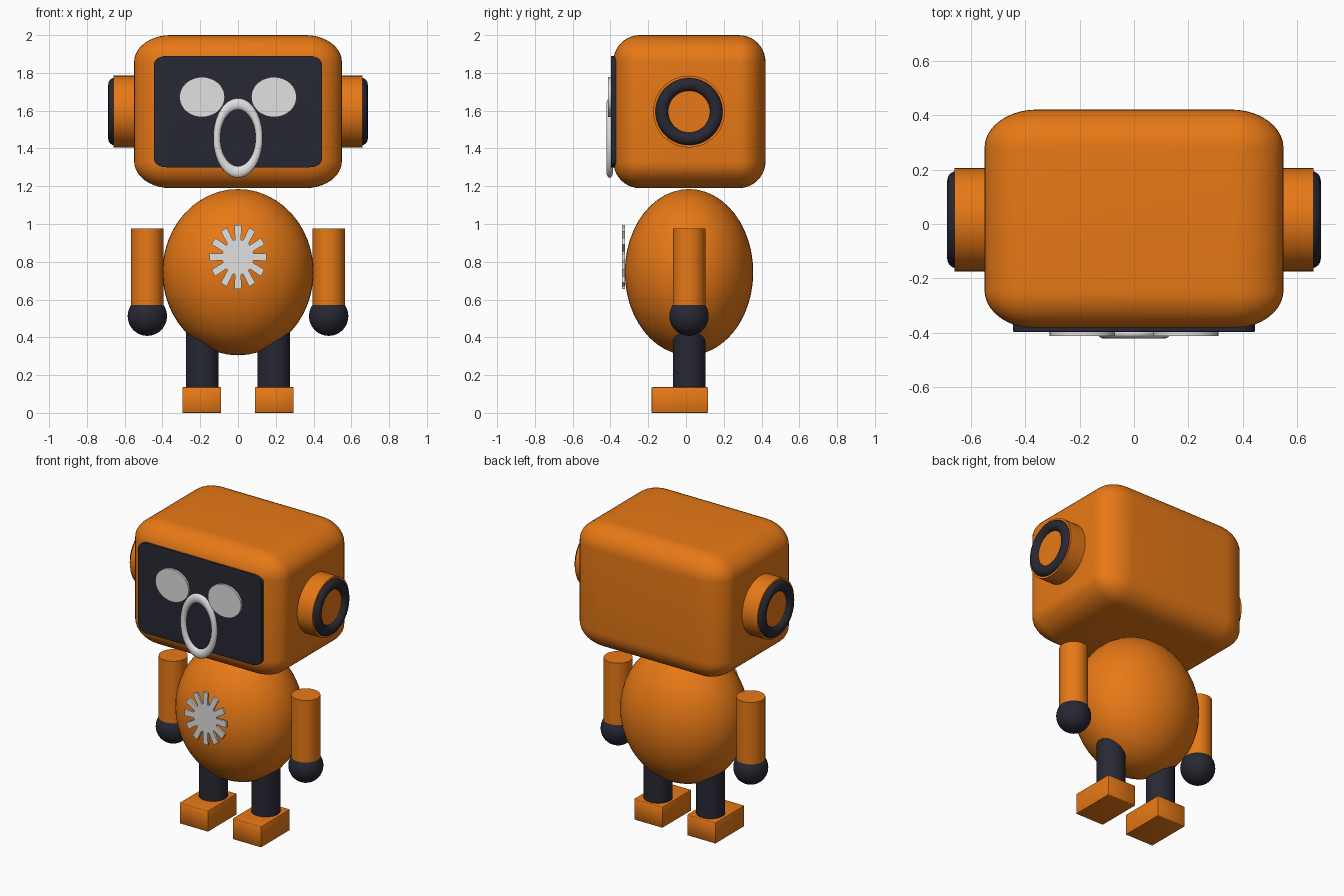
import bpy, bmesh
from math import sin, cos, pi, radians
from mathutils import Matrix, Vector

cube = bpy.data.objects.get("Cube")
if cube:
    bpy.data.objects.remove(cube)


def material(name, color, rough=0.5):
    m = bpy.data.materials.new(name)
    m.use_nodes = True
    m.diffuse_color = (*color, 1)
    bsdf = m.node_tree.nodes["Principled BSDF"]
    bsdf.inputs["Base Color"].default_value = (*color, 1)
    bsdf.inputs["Roughness"].default_value = rough
    return m


ORANGE = material("orange", (0.80, 0.19, 0.008))
DARK = material("dark navy", (0.021, 0.021, 0.034))
WHITE = material("off white", (0.75, 0.75, 0.75))

MID_Y = 0.016
AXIS = {"X": Matrix.Rotation(pi / 2, 4, "Y"),
        "Y": Matrix.Rotation(pi / 2, 4, "X"),
        "Z": Matrix.Identity(4)}


def finish(name, bm, mat, center, size=(1, 1, 1), angle=40):
    """Scale and place a bmesh, then turn it into a smooth shaded object."""
    bm.transform(Matrix.Translation(center) @ Matrix.Diagonal((*size, 1)))
    bmesh.ops.recalc_face_normals(bm, faces=bm.faces)
    mesh = bpy.data.meshes.new(name)
    bm.to_mesh(mesh)
    bm.free()
    mesh.materials.append(mat)
    ob = bpy.data.objects.new(name, mesh)
    bpy.context.collection.objects.link(ob)
    bpy.ops.object.select_all(action="DESELECT")
    ob.select_set(True)
    bpy.context.view_layer.objects.active = ob
    bpy.ops.object.shade_smooth_by_angle(angle=radians(angle))
    return ob


def rounded_box(name, mat, center, size, bevel, segments):
    # Bevelled before scaling, so the rounding stretches with the box
    bm = bmesh.new()
    bmesh.ops.create_cube(bm, size=1)
    bmesh.ops.bevel(bm, geom=bm.edges[:], offset=bevel, segments=segments,
                    profile=0.5, affect="EDGES")
    return finish(name, bm, mat, center, size)


def cylinder(name, mat, center, size, axis="Z"):
    bm = bmesh.new()
    bmesh.ops.create_cone(bm, cap_ends=True, segments=48,
                          radius1=0.5, radius2=0.5, depth=1)
    bm.transform(AXIS[axis])
    return finish(name, bm, mat, center, size)


def ball(name, mat, center, radii):
    bm = bmesh.new()
    bmesh.ops.create_uvsphere(bm, u_segments=48, v_segments=24, radius=1)
    return finish(name, bm, mat, center, radii)


def ring(name, mat, center, major, minor, size=(1, 1, 1), axis="Z"):
    # Spin a small circle about z to make a torus
    bm = bmesh.new()
    bmesh.ops.create_circle(bm, segments=16, radius=minor,
                            matrix=Matrix.Translation((major, 0, 0)) @ AXIS["Y"])
    bmesh.ops.spin(bm, geom=bm.verts[:] + bm.edges[:], cent=(0, 0, 0),
                   axis=(0, 0, 1), angle=2 * pi, steps=56, use_duplicate=False)
    bmesh.ops.remove_doubles(bm, verts=bm.verts[:], dist=1e-5)
    bm.transform(AXIS[axis])
    return finish(name, bm, mat, center, size, 60)


def star_badge(name, mat, center, size, points=12):
    # Toothed outline extruded into a thin plate facing the front
    bm = bmesh.new()
    outline = []
    for i in range(points):
        a = 2 * pi * i / points
        for r, off in ((0.55, -0.2), (1, -0.12), (1, 0.12), (0.55, 0.2)):
            outline.append(bm.verts.new((r * cos(a + off), 0, r * sin(a + off))))
    face = bm.faces.new(outline)
    ext = bmesh.ops.extrude_face_region(bm, geom=[face])["geom"]
    bmesh.ops.translate(bm, vec=Vector((0, 1, 0)),
                        verts=[v for v in ext if isinstance(v, bmesh.types.BMVert)])
    return finish(name, bm, mat, center, size, 20)


# Head and face
rounded_box("head", ORANGE, (0, 0.018, 1.595), (1.1, 0.806, 0.81), 0.175, 10)
rounded_box("face_screen", DARK, (0, -0.383, 1.595), (0.89, 0.03, 0.59), 0.075, 5)
ring("mouth", WHITE, (0, -0.404, 1.455), 1, 0.17, (0.112, 0.18, 0.1), "Y").name = "mouth"
mouth = bpy.data.objects["mouth"]
for v in mouth.data.vertices:
    # Tall oval, with the tube kept thin from front to back
    v.co.z = 1.455 + (v.co.z - 1.455) * 1.8
    v.co.y = -0.404 + (v.co.y + 0.404) * 0.56

# Torso
ball("body", ORANGE, (0, MID_Y, 0.745), (0.4, 0.34, 0.44))
star_badge("chest_badge", WHITE, (0, -0.338, 0.825), (0.152, 0.014, 0.17))

# Paired parts
for side, s in (("left", 1), ("right", -1)):
    cylinder(side + "_eye", WHITE, (s * 0.19, -0.402, 1.672), (0.24, 0.02, 0.212), "Y")
    cylinder(side + "_ear", ORANGE, (s * 0.58, MID_Y, 1.595), (0.16, 0.38, 0.38), "X")
    ring(side + "_ear_ring", DARK, (s * 0.652, MID_Y, 1.595), 0.144, 0.035, axis="X")
    cylinder(side + "_arm", ORANGE, (s * 0.48, MID_Y, 0.765), (0.172, 0.172, 0.42))
    ball(side + "_hand", DARK, (s * 0.48, MID_Y, 0.512), (0.104, 0.104, 0.104))
    cylinder(side + "_leg", DARK, (s * 0.19, MID_Y, 0.3), (0.172, 0.172, 0.36))
    rounded_box(side + "_foot", ORANGE, (s * 0.192, -0.033, 0.068),
                (0.206, 0.3, 0.136), 0.02, 2)
